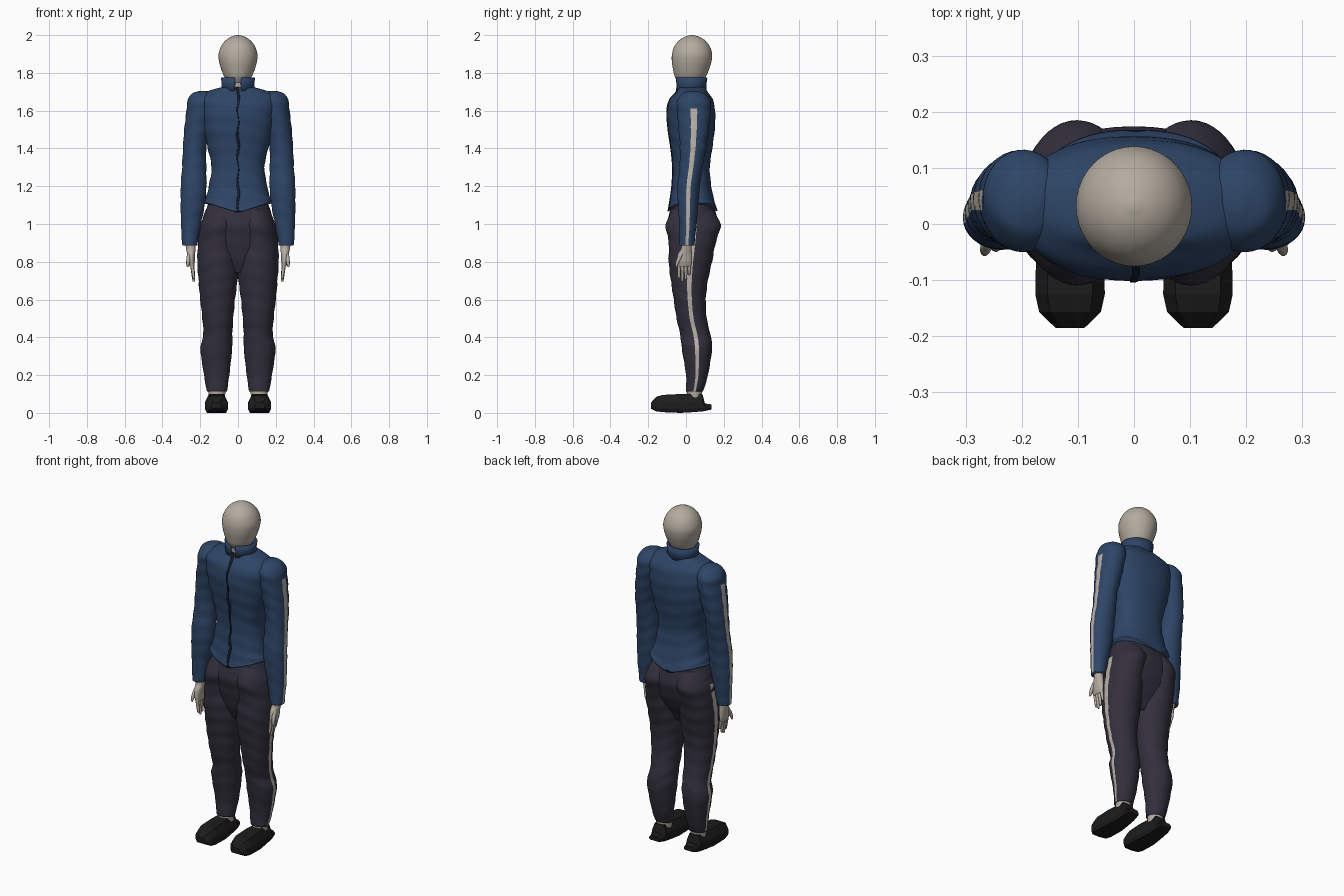
import bpy
import bmesh
from math import sin, cos, pi, copysign

default_cube = bpy.data.objects.get("Cube")
if default_cube:
    bpy.data.objects.remove(default_cube, do_unlink=True)


def make_material(name, red, green, blue):
    material = bpy.data.materials.new(name)
    material.use_nodes = True
    colour = (red, green, blue, 1)
    material.diffuse_color = colour
    shader = next(n for n in material.node_tree.nodes if n.type == "BSDF_PRINCIPLED")
    shader.inputs["Base Color"].default_value = colour
    shader.inputs["Roughness"].default_value = 0.8
    return material


SKIN = make_material("pale skin", 0.46, 0.41, 0.35)
JACKET = make_material("jacket blue", 0.027, 0.06, 0.135)
TROUSERS = make_material("trouser dark violet", 0.033, 0.029, 0.046)
SHOE = make_material("shoe black", 0.012, 0.012, 0.012)
STRIPE = make_material("stripe off white", 0.48, 0.44, 0.39)
SEAM = make_material("seam dark navy", 0.009, 0.011, 0.022)


def smooth_rings(rings, steps=6):
    """Catmull-Rom interpolation through (z, cx, cy, rx, ry) sections."""
    result = []
    last = len(rings) - 1
    for i in range(last):
        a, b, c, d = (rings[max(0, min(last, i + k))] for k in (-1, 0, 1, 2))
        for step in range(steps):
            t = step / steps
            result.append([
                q + 0.5 * t * (r - p + t * (2 * p - 5 * q + 4 * r - s + t * (3 * (q - r) + s - p)))
                for p, q, r, s in zip(a, b, c, d)])
    return result + [list(rings[-1])]


def build(name, loops, materials, smooth=True, stripe=None, caps=True, closed=True):
    """Skin a list of point loops; stripe is the height range of the side stripe."""
    bm = bmesh.new()
    rows = [[bm.verts.new(p) for p in loop] for loop in loops]
    count = len(rows[0])
    for low, high in zip(rows, rows[1:]):
        for i in range(count if closed else count - 1):
            j = (i + 1) % count
            face = bm.faces.new((low[i], low[j], high[j], high[i]))
            height = face.calc_center_median().z
            if stripe and i in (0, count - 1) and stripe[0] < height < stripe[1]:
                face.material_index = 1
    if caps:
        bm.faces.new(rows[0])
        bm.faces.new(rows[-1])
    bmesh.ops.recalc_face_normals(bm, faces=bm.faces)
    mesh = bpy.data.meshes.new(name)
    bm.to_mesh(mesh)
    bm.free()
    for material in materials:
        mesh.materials.append(material)
    for face in mesh.polygons:
        face.use_smooth = smooth
    obj = bpy.data.objects.new(name, mesh)
    bpy.context.collection.objects.link(obj)
    return obj


def loft(name, rings, materials, side=1, count=32, power=1.0, ripple=0.0, stripe=None):
    """Stack smooth oval sections, with optional cloth ripples."""
    loops = []
    for z, cx, cy, rx, ry in smooth_rings(rings):
        loop = []
        for i in range(count):
            angle = 2 * pi * i / count
            c, s = cos(angle), sin(angle)
            scale = 1 + ripple * sin(75 * z + 3 * s + 2 * c)
            x = cx + rx * scale * copysign(abs(c) ** power, c)
            y = cy + ry * scale * copysign(abs(s) ** power, s)
            loop.append((side * x, y, z))
        loops.append(loop)
    return build(name, loops, materials, stripe=stripe)


# Head and neck
loft("head", [
    (1.75, 0, .02, .05, .06), (1.78, 0, .023, .073, .082), (1.82, 0, .027, .089, .096),
    (1.86, 0, .03, .1, .105), (1.9, 0, .032, .103, .106), (1.94, 0, .032, .09, .094),
    (1.97, 0, .032, .068, .071), (1.99, 0, .032, .039, .041), (2, 0, .032, .008, .008),
], [SKIN], count=40)
loft("neck", [(1.68, 0, .028, .062, .065), (1.79, 0, .025, .06, .066)], [SKIN])

# Jacket body, its hem dipping toward the middle
jacket_rings = [
    (1.06, 0, .036, .181, .131), (1.12, 0, .033, .171, .118), (1.2, 0, .03, .155, .104),
    (1.3, 0, .028, .14, .098), (1.4, 0, .03, .16, .109), (1.5, 0, .029, .185, .123),
    (1.6, 0, .027, .202, .127), (1.66, 0, .028, .207, .113), (1.7, 0, .032, .165, .083),
    (1.725, 0, .03, .082, .07),
]
jacket = loft("jacket_body", jacket_rings, [JACKET], count=64, power=0.85, ripple=0.01)
for vertex in jacket.data.vertices:
    if vertex.co.z < 1.16:
        lift = 0.05 * min(1, abs(vertex.co.x) / 0.16)
        vertex.co.z += lift * (1.16 - vertex.co.z) / 0.1

# Wavy front closure
closure = []
for z, cx, cy, rx, ry in smooth_rings(jacket_rings):
    if z > 1.065:
        middle = 0.004 * sin(50 * z)
        half = 0.005 + 0.002 * sin(23 * z)
        front = cy - ry - 0.004
        closure.append([(middle - half, front, z), (middle + half, front, z),
                        (middle + half, front + 0.006, z), (middle - half, front + 0.006, z)])
build("front_closure", closure, [SEAM])

# Standing collar with a front opening
collar_loops = []
for z, rx, ry in ((1.705, .085, .076), (1.74, .08, .074), (1.775, .085, .079)):
    start, sweep = -pi / 2 + 0.2, 2 * pi - 0.4
    angles = [start + sweep * i / 40 for i in range(41)]
    collar_loops.append([(rx * cos(a), .028 + ry * sin(a), z) for a in angles])
collar = build("collar", collar_loops, [JACKET], caps=False, closed=False)
thickness = collar.modifiers.new("thickness", "SOLIDIFY")
thickness.thickness = 0.012
thickness.offset = 0

# Hips
loft("trouser_hips", [
    (.74, 0, .02, .1, .05), (.8, 0, .022, .17, .08), (.86, 0, .03, .198, .105),
    (.93, 0, .036, .206, .125), (1, 0, .036, .196, .137), (1.07, 0, .035, .172, .119),
    (1.13, 0, .033, .15, .1),
], [TROUSERS], count=48, power=0.9, ripple=0.008)

leg_rings = [
    (.112, .112, .045, .053, .045), (.2, .113, .058, .067, .058), (.34, .115, .058, .084, .08),
    (.41, .107, .05, .077, .08), (.5, .107, .03, .082, .08), (.6, .108, .02, .092, .085),
    (.7, .106, .018, .103, .098), (.8, .108, .023, .107, .115), (.9, .108, .033, .104, .124),
    (1, .1, .038, .097, .145), (1.08, .08, .035, .078, .1),
]
arm_rings = [
    (.885, .255, .005, .039, .038), (.9, .255, .005, .041, .04), (1, .249, .01, .053, .046),
    (1.1, .24, .011, .064, .054), (1.2, .235, .014, .068, .059), (1.3, .232, .027, .064, .061),
    (1.4, .23, .037, .062, .069), (1.5, .216, .041, .069, .08), (1.6, .2, .042, .073, .09),
    (1.65, .193, .041, .075, .088), (1.69, .188, .04, .056, .06), (1.705, .185, .04, .018, .02),
]
# Shoe stations from toe to heel: y, half width, bottom, top
shoe_stations = [
    (-.185, .026, .022, .055), (-.157, .055, .008, .085), (-.125, .062, .004, .095),
    (-.03, .06, 0, .1), (.04, .052, .004, .1), (.088, .046, .008, .098),
    (.1, .044, .01, .05), (.135, .034, .018, .045),
]

for side, label in ((1, "left"), (-1, "right")):
    loft(label + "_trouser_leg", leg_rings, [TROUSERS, STRIPE], side, 48,
         ripple=0.015, stripe=(0, 1))
    loft(label + "_sleeve", arm_rings, [JACKET, STRIPE], side, 32,
         ripple=0.02, stripe=(0, 1.61))
    loft(label + "_ankle", [(.07, .112, .045, .042, .038), (.14, .112, .045, .048, .042)],
         [SKIN], side)

    # Hand: palm, four fingers and a thumb
    loft(label + "_palm", [
        (.775, .243, -.01, .012, .036), (.8, .246, -.009, .017, .041),
        (.84, .248, -.006, .021, .038), (.87, .25, .002, .025, .028), (.91, .252, .004, .029, .028),
    ], [SKIN], side, 20)
    for finger in range(4):
        y = -0.037 + finger * 0.018
        tip = (.71, .695, .705, .73)[finger]
        loft(f"{label}_finger_{finger + 1}", [
            (tip, .234, y, .003, .003), (tip + .01, .235, y, .007, .007),
            (.79, .244, y, .01, .01), (.81, .246, y, .008, .008),
        ], [SKIN], side, 10)
    loft(label + "_thumb", [
        (.772, .267, -.05, .003, .003), (.785, .266, -.049, .008, .008),
        (.82, .262, -.036, .011, .012), (.86, .254, -.014, .012, .012),
    ], [SKIN], side, 10)

    # Faceted shoe with chamfered upper edges
    shoe_loops = []
    for y, half, low, high in shoe_stations:
        rise = high - low
        section = [(-.85, 0), (.85, 0), (1, .2), (1, .55), (.65, 1), (-.65, 1), (-1, .55), (-1, .2)]
        shoe_loops.append([(side * (.114 + half * u), y, low + rise * v) for u, v in section])
    build(label + "_shoe", shoe_loops, [SHOE], smooth=False)
